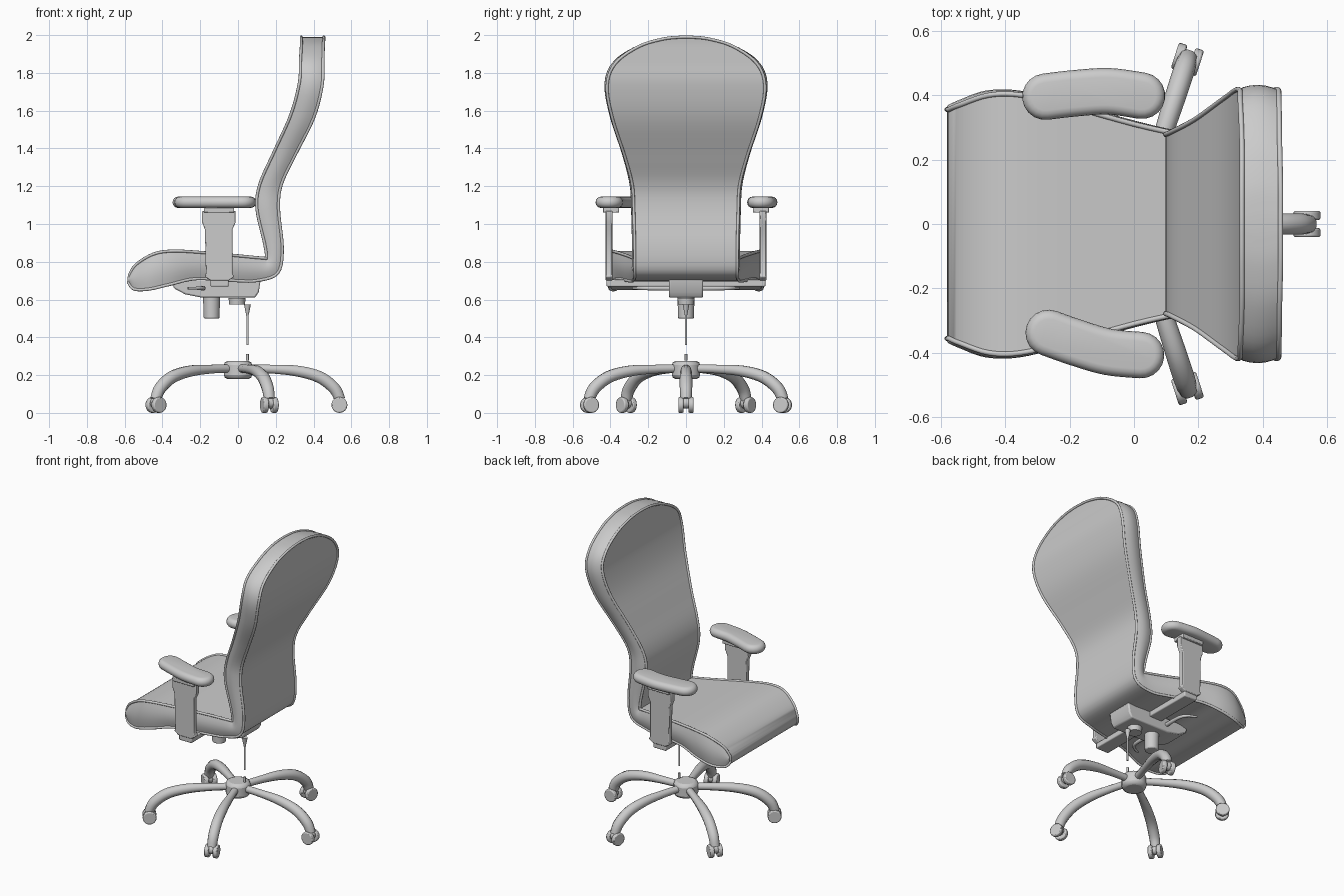
import bpy, bmesh, math
from mathutils import Vector

cube = bpy.data.objects.get("Cube")
if cube:
    bpy.data.objects.remove(cube)

# One plain grey for the whole chair
GREY = (0.6, 0.6, 0.6, 1)
grey = bpy.data.materials.new("plain grey")
grey.use_nodes = True
grey.diffuse_color = GREY
shader = next(n for n in grey.node_tree.nodes if n.type == 'BSDF_PRINCIPLED')
shader.inputs["Base Color"].default_value = GREY


def finish(obj, name, bevel=0, angle=40):
    """Name, colour, bevel and shade a part."""
    obj.name = name
    obj.data.materials.clear()
    obj.data.materials.append(grey)
    for o in bpy.context.selected_objects:
        o.select_set(False)
    obj.select_set(True)
    bpy.context.view_layer.objects.active = obj
    if obj.type == 'CURVE':
        bpy.ops.object.convert(target='MESH')
        obj = bpy.context.object
    bpy.ops.object.shade_smooth_by_angle(angle=math.radians(angle))
    if bevel:
        mod = obj.modifiers.new("bevel", 'BEVEL')
        mod.width, mod.segments = bevel, 2
    return obj


def loft(name, rings, bevel=0, angle=40):
    """Skin closed rings of equal length, capped at both ends."""
    bm = bmesh.new()
    loops = [[bm.verts.new(p) for p in ring] for ring in rings]
    n = len(loops[0])
    for a, b in zip(loops, loops[1:]):
        for i in range(n):
            j = (i + 1) % n
            bm.faces.new((a[i], a[j], b[j], b[i]))
    bm.faces.new(loops[0])
    bm.faces.new(loops[-1])
    bmesh.ops.recalc_face_normals(bm, faces=bm.faces)
    mesh = bpy.data.meshes.new(name)
    bm.to_mesh(mesh)
    bm.free()
    obj = bpy.data.objects.new(name, mesh)
    bpy.context.collection.objects.link(obj)
    return finish(obj, name, bevel, angle)


def prism(name, outline, y0, y1, bevel=0):
    """Extrude a side outline of (x, z) points across y."""
    return loft(name, [[(x, y, z) for x, z in outline] for y in (y0, y1)], bevel)


def box(name, x0, x1, y0, y1, z0, z1, bevel=0):
    return prism(name, [(x0, z0), (x1, z0), (x1, z1), (x0, z1)], y0, y1, bevel)


def smooth(points, steps=5):
    """Pass a Catmull-Rom spline through tuples of any size."""
    pts = [points[0]] + list(points) + [points[-1]]
    out = []
    for p, q, r, s in zip(pts, pts[1:], pts[2:], pts[3:]):
        for k in range(steps):
            t = k / steps
            out.append(tuple(
                b + t / 2 * (c - a + t * (2 * a - 5 * b + 4 * c - d + t * (3 * (b - c) + d - a)))
                for a, b, c, d in zip(p, q, r, s)))
    return out + [tuple(points[-1])]


def tube(name, path, radius, scales=None, closed=False):
    curve = bpy.data.curves.new(name, 'CURVE')
    curve.dimensions = '3D'
    curve.bevel_depth, curve.bevel_resolution = radius, 3
    curve.use_fill_caps = True
    line = curve.splines.new('POLY')
    line.points.add(len(path) - 1)
    for i, (point, co) in enumerate(zip(line.points, path)):
        point.co = (*co, 1)
        point.radius = scales[i] if scales else 1
    line.use_cyclic_u = closed
    obj = bpy.data.objects.new(name, curve)
    bpy.context.collection.objects.link(obj)
    return finish(obj, name)


def cylinder(name, centre, r_low, r_high, height, rotation=(0, 0, 0), bevel=0):
    bpy.ops.mesh.primitive_cone_add(vertices=24, radius1=r_low, radius2=r_high, depth=height,
                                    location=centre, rotation=rotation)
    return finish(bpy.context.object, name, bevel)


# Seat and back shell: inner x, z, outer x, z, half width, from seat front to head
stations = smooth([
    (-.575, .73, -.58, .69, .355), (-.54, .785, -.55, .655, .37),
    (-.45, .84, -.47, .655, .40), (-.35, .857, -.36, .68, .40),
    (-.2, .85, -.22, .71, .365), (0, .832, -.02, .70, .31),
    (.13, .82, .1, .70, .28), (.15, .825, .21, .74, .272),
    (.14, .90, .235, .87, .272), (.10, 1.08, .215, 1.08, .277),
    (.115, 1.21, .23, 1.21, .285), (.19, 1.38, .30, 1.36, .325),
    (.28, 1.58, .40, 1.56, .39), (.325, 1.75, .445, 1.73, .418),
    (.33, 1.86, .45, 1.85, .375), (.335, 1.94, .452, 1.94, .25),
    (.335, 1.98, .455, 1.98, .12), (.335, 1.99, .455, 1.99, .02)])


def shell_ring(ix, iz, ox, oz, w):
    side = []
    for k in range(7):
        t = k / 6
        side.append((ix + (ox - ix) * t, w + .014 * math.sin(math.pi * t), iz + (oz - iz) * t))
    return side + [(x, -y, z) for x, y, z in reversed(side)]


loft("seat_and_back", [shell_ring(*s) for s in stations])

# Piping along all cushion edges
inner = [(s[0], s[4], s[1]) for s in stations]
outer = [(s[2], s[4], s[3]) for s in stations]
flip = lambda pts: [(x, -y, z) for x, y, z in pts]
tube("cushion_piping", inner + flip(inner)[::-1] + flip(outer) + outer[::-1], .008, closed=True)


# Armrests
def pad_ring(path, r, z):
    """Rounded outline at distance r around a path in plan."""
    pts = [Vector(p) for p in path]
    dirs = [(pts[min(i + 1, len(pts) - 1)] - pts[max(i - 1, 0)]).normalized()
            for i in range(len(pts))]
    ring = [p + r * Vector((-d.y, d.x)) for p, d in zip(pts, dirs)]
    for p, d, sign in ((pts[-1], dirs[-1], 1), (pts[0], dirs[0], -1)):
        if sign < 0:
            ring += [q - r * Vector((-e.y, e.x)) for q, e in zip(pts[::-1], dirs[::-1])]
        for k in range(1, 10):
            a = math.pi * k / 10
            ring.append(p + sign * r * (math.cos(a) * Vector((-d.y, d.x)) + math.sin(a) * d))
    return [(v.x, v.y, z) for v in ring]


pad_paths = {"left": [(-.275, .395), (-.19, .405), (-.08, .412), (.025, .398)],
             "right": [(-.265, -.338), (-.18, -.368), (-.08, -.397), (.022, -.407)]}
post = [(-.175, .72), (-.145, .70), (-.05, .70), (-.02, .72), (-.03, .74), (-.03, .97),
        (-.012, 1.01), (-.012, 1.07), (-.19, 1.07), (-.19, 1.01), (-.175, .97), (-.17, .74)]
for side, sign in (("left", 1), ("right", -1)):
    path = smooth(pad_paths[side])
    rings = []
    for k in range(9):
        a = math.pi * (k / 8 - .5)
        rings.append(pad_ring(path, .043 + .029 * math.cos(a), 1.115 + .03 * math.sin(a)))
    loft(side + "_arm_pad", rings)
    prism(side + "_arm_post", post, sign * .39, sign * .425, .005)
    box(side + "_arm_plate", -.18, -.02, sign * .355, sign * .44, 1.06, 1.088, .004)
    box(side + "_arm_bracket", -.145, -.05, sign * .05, sign * .42, .668, .705, .006)
    lever = smooth([(-.185, sign * .08, .66), (-.185, sign * .2, .66),
                    (-.21, sign * .25, .66), (-.265, sign * .28, .66)])
    n = len(lever)
    tube(side + "_lever", lever, .014, [1 - .6 * i / n for i in range(n)])

# Tilt mechanism under the seat
prism("tilt_housing", [(-.35, .705), (-.34, .66), (-.28, .628), (-.19, .61), (.09, .61),
                       (.11, .64), (.12, .705)], -.09, .09, .008)
cylinder("tension_knob", (-.14, 0, .56), .042, .045, .12, bevel=.006)
cylinder("lift_collar", (-.005, 0, .592), .042, .045, .035)

# Slim lift rod in separate sections
cylinder("lift_rod_top", (.05, 0, .545), .006, .018, .06)
cylinder("lift_rod", (.05, 0, .44), .006, .006, .16)
cylinder("lift_rod_stub", (.05, 0, .295), .007, .007, .035)

# Five-legged base with twin-wheel casters
cylinder("base_hub", (0, 0, .227), .075, .075, .095, bevel=.02)
leg = smooth([(.04, .235, .75), (.17, .232, .8), (.31, .222, 1), (.43, .19, 1.1),
              (.51, .13, 1.1), (.54, .07, 1)])
for i in range(5):
    a = math.tau * i / 5
    out, across = Vector((math.cos(a), math.sin(a), 0)), Vector((-math.sin(a), math.cos(a), 0))
    up = Vector((0, 0, 1))
    tube(f"base_leg_{i + 1}", [out * r + up * z for r, z, s in leg], .03, [s for r, z, s in leg])
    hub = out * .537 + up * .042
    turn = (math.pi / 2, 0, a)
    cylinder(f"caster_axle_{i + 1}", hub + up * .01, .028, .028, .06, turn)
    for sign in (-1, 1):
        cylinder(f"caster_wheel_{i + 1}_{'inner' if sign < 0 else 'outer'}",
                 hub + across * sign * .027, .042, .042, .028, turn, .006)
